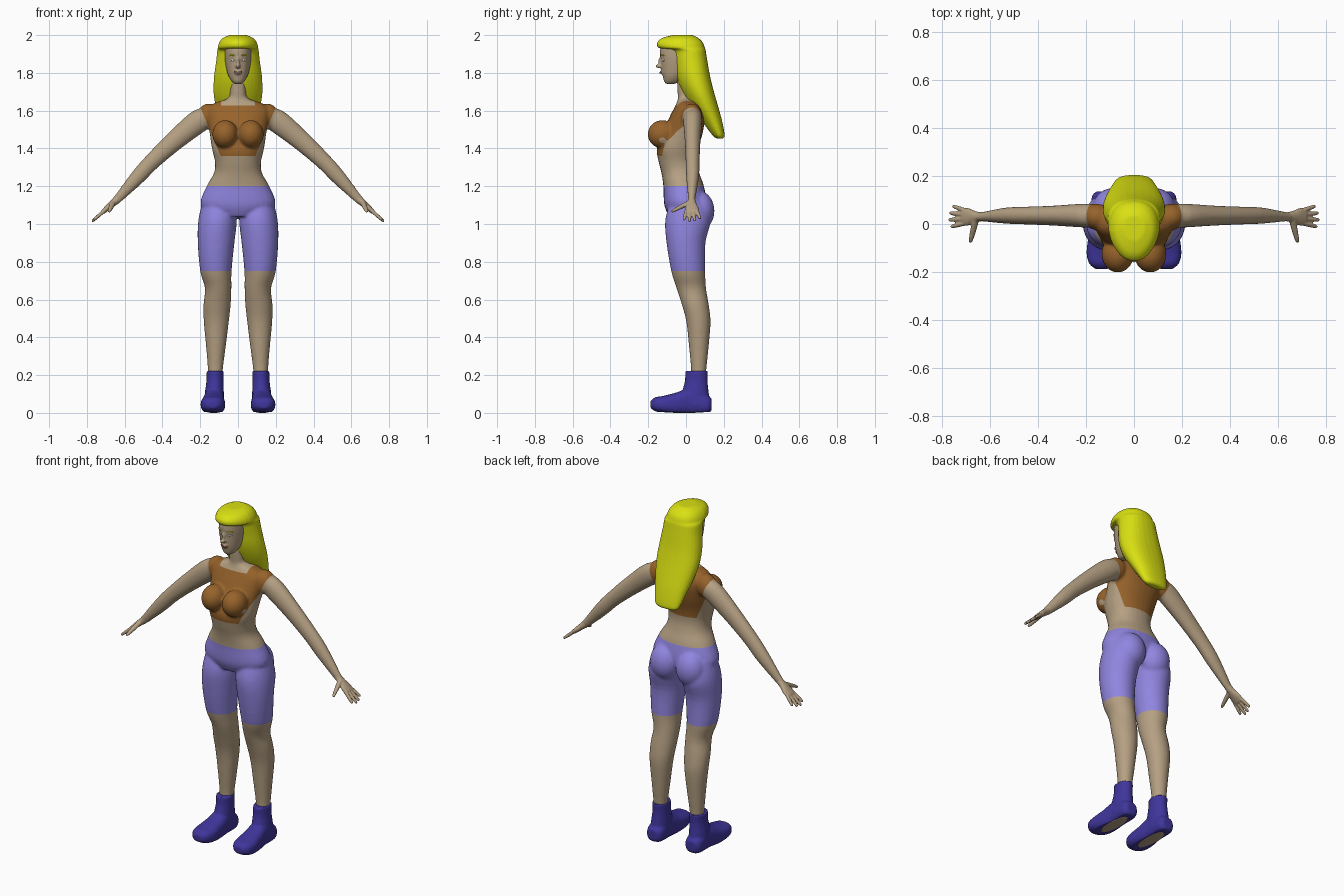
import bpy
import bmesh
import math
from mathutils import Vector, Matrix
from mathutils.bvhtree import BVHTree

if "Cube" in bpy.data.objects:
    bpy.data.objects.remove(bpy.data.objects["Cube"])

X, Y, Z = Vector((1, 0, 0)), Vector((0, 1, 0)), Vector((0, 0, 1))
ARM_DIR = Vector((0.75, 0, -0.66))
ARM_UP = Vector((0.66, 0, 0.75))


def material(name, r, g, b):
    m = bpy.data.materials.new(name)
    m.use_nodes = True
    m.diffuse_color = (r, g, b, 1)
    bsdf = m.node_tree.nodes["Principled BSDF"]
    bsdf.inputs["Base Color"].default_value = (r, g, b, 1)
    bsdf.inputs["Roughness"].default_value = 0.7
    return m


SKIN = material("skin", 0.46, 0.35, 0.225)
SHIRT = material("brown_shirt", 0.31, 0.125, 0.024)
SHORTS = material("lilac_shorts", 0.28, 0.235, 0.74)
BOOTS = material("blue_boots", 0.05, 0.036, 0.33)
HAIR = material("yellow_hair", 0.7, 0.75, 0.006)
EYE = material("eye_white", 0.6, 0.56, 0.5)
DARK = material("dark_pupil", 0.05, 0.035, 0.025)
LIPS = material("lips", 0.24, 0.1, 0.07)


def spline(rows, steps=4):
    """Catmull-Rom interpolation of rows of numbers."""
    pts = [rows[0]] + list(rows) + [rows[-1]]
    out = []
    for a, b, c, d in zip(pts, pts[1:], pts[2:], pts[3:]):
        for k in range(steps):
            t = k / steps
            out.append([0.5 * (2 * q + (r - p) * t + (2 * p - 5 * q + 4 * r - s) * t * t
                               + (3 * q - p - 3 * r + s) * t ** 3)
                        for p, q, r, s in zip(a, b, c, d)])
    return out + [list(rows[-1])]


def loft(bm, rows, u=X, v=Y, side=1, power=1.0, taper=0.0, n=28):
    """Skin oval rings (x, y, z, radius along u, radius along v)."""
    rings = []
    for x, y, z, ru, rv in spline(rows):
        ring = []
        for i in range(n):
            c, s = math.cos(math.tau * i / n), math.sin(math.tau * i / n)
            narrow = 1 - taper * max(0, -s)
            p = Vector((x, y, z)) + u * math.copysign(abs(c) ** power, c) * ru * narrow
            p += v * math.copysign(abs(s) ** power, s) * rv
            ring.append(bm.verts.new((p.x * side, p.y, p.z)))
        rings.append(ring)
    for a, b in zip(rings, rings[1:]):
        for i in range(n):
            j = (i + 1) % n
            bm.faces.new((a[i], a[j], b[j], b[i]))
    bm.faces.new(rings[0])
    bm.faces.new(rings[-1])


def front_back(rows):
    """Turn (z, front y, back y, half width) into loft rows."""
    return [(0, (f + b) / 2, z, w, (b - f) / 2) for z, f, b, w in rows]


def ball(bm, centre, radii, turn=None):
    m = Matrix.Translation(centre) @ (turn or Matrix()) @ Matrix.Diagonal((*radii, 1))
    bmesh.ops.create_uvsphere(bm, u_segments=24, v_segments=14, radius=1, matrix=m)


def finish(name, bm, mats, voxel=None, smooth=4):
    """Make the object, optionally fusing its volumes into one soft skin."""
    bmesh.ops.recalc_face_normals(bm, faces=bm.faces)
    me = bpy.data.meshes.new(name)
    bm.to_mesh(me)
    bm.free()
    ob = bpy.data.objects.new(name, me)
    bpy.context.collection.objects.link(ob)
    if voxel:
        fuse = ob.modifiers.new("fuse", "REMESH")
        fuse.mode, fuse.voxel_size = "VOXEL", voxel
        soft = ob.modifiers.new("soften", "SMOOTH")
        soft.factor, soft.iterations = 0.5, smooth
        dg = bpy.context.evaluated_depsgraph_get()
        ob.data = bpy.data.meshes.new_from_object(ob.evaluated_get(dg))
        ob.modifiers.clear()
    ob.data.materials.clear()
    for m in mats:
        ob.data.materials.append(m)
    for p in ob.data.polygons:
        p.use_smooth, p.material_index = True, 0
    return ob


# Body: torso, bust, seat, legs and arms fused together
bm = bmesh.new()
loft(bm, front_back([
    (1.04, -0.09, 0.08, 0.11), (1.1, -0.115, 0.11, 0.198), (1.2, -0.12, 0.095, 0.166),
    (1.27, -0.13, 0.07, 0.127), (1.33, -0.145, 0.058, 0.122), (1.4, -0.155, 0.065, 0.138),
    (1.48, -0.125, 0.088, 0.15), (1.56, -0.09, 0.1, 0.165), (1.61, -0.065, 0.09, 0.165),
    (1.64, -0.05, 0.07, 0.125), (1.665, -0.043, 0.05, 0.055), (1.7, -0.045, 0.035, 0.043),
    (1.8, -0.05, 0.035, 0.042)]), power=0.9)
for s in (1, -1):
    ball(bm, (s * 0.068, -0.125, 1.475), (0.068, 0.078, 0.075))
    ball(bm, (s * 0.085, 0.068, 1.07), (0.088, 0.083, 0.105))
    loft(bm, [
        (0.1, 0.01, 1.13, 0.085, 0.09), (0.108, 0.01, 1.02, 0.102, 0.12),
        (0.116, 0, 0.9, 0.097, 0.103), (0.117, 0.012, 0.75, 0.083, 0.09),
        (0.105, 0.028, 0.66, 0.07, 0.078), (0.111, 0.05, 0.57, 0.072, 0.071),
        (0.115, 0.066, 0.48, 0.066, 0.064), (0.117, 0.068, 0.35, 0.052, 0.052),
        (0.12, 0.067, 0.22, 0.039, 0.04), (0.122, 0.06, 0.1, 0.036, 0.038)], side=s)
    ball(bm, (s * 0.155, 0.03, 1.57), (0.06, 0.055, 0.068))
    loft(bm, [
        (0.12, 0.033, 1.585, 0.045, 0.045), (0.2, 0.035, 1.55, 0.05, 0.062),
        (0.33, 0.035, 1.445, 0.042, 0.053), (0.45, 0.035, 1.335, 0.037, 0.044),
        (0.53, 0.035, 1.25, 0.034, 0.04), (0.64, 0.03, 1.13, 0.019, 0.023),
        (0.67, 0.028, 1.105, 0.019, 0.018)], Y, ARM_UP, s)
body = finish("body", bm, [SKIN, SHIRT, SHORTS], 0.008, 5)

# Garment edges: cut the skin cleanly, then colour by region
HEM, WAIST, CUFF, NECKLINE, NECK_W = 1.36, 1.2, 0.75, 1.628, 0.09
sleeve = Vector((0.12, 0, -0.05))
cuts = [((0, 0, z), Z) for z in (HEM, WAIST, CUFF, NECKLINE)]
for s in (1, -1):
    cuts.append(((s * 0.2, 0, 1.62), Vector((s * sleeve.x, 0, sleeve.z))))
    cuts.append(((s * NECK_W, 0, 0), X))
bm = bmesh.new()
bm.from_mesh(body.data)
for co, no in cuts:
    bmesh.ops.bisect_plane(bm, geom=bm.verts[:] + bm.edges[:] + bm.faces[:],
                           dist=1e-5, plane_co=co, plane_no=no)
for f in bm.faces:
    c = f.calc_center_median()
    ax = abs(c.x)
    inside = sleeve.dot(Vector((ax - 0.2, 0, c.z - 1.62))) < 0
    bare_neck = c.z > NECKLINE and ax < NECK_W
    if c.z > HEM and inside and not bare_neck:
        f.material_index = 1
    elif CUFF < c.z < WAIST and ax < 0.3:
        f.material_index = 2
bm.to_mesh(body.data)
bm.free()

# Hands: palm, four fanned fingers and a thumb
for s, label in ((1, "left"), (-1, "right")):
    bm = bmesh.new()
    wrist = Vector((0.64, 0.03, 1.13))
    palm = [(-0.01, 0.018, 0.02), (0.03, 0.024, 0.018), (0.07, 0.037, 0.015), (0.1, 0.036, 0.012)]
    loft(bm, [(*(wrist + ARM_DIR * d), a, b) for d, a, b in palm], Y, ARM_UP, s)
    for k, length in enumerate((0.075, 0.088, 0.082, 0.065)):
        base = wrist + ARM_DIR * 0.09 + Y * (0.0185 * k - 0.028)
        way = ARM_DIR * length + Y * (0.01 * k - 0.013)
        loft(bm, [(*(base + way * t), r, r) for t, r in
                  ((0, 0.01), (0.5, 0.0095), (0.9, 0.008), (1, 0.004))], Y, ARM_UP, s, n=12)
    root, tip = Vector((0.66, 0.02, 1.115)), Vector((0.683, -0.078, 1.065))
    loft(bm, [(*root.lerp(tip, t), r, r) for t, r in
              ((0, 0.015), (0.5, 0.013), (0.9, 0.009), (1, 0.004))], ARM_DIR, ARM_UP, s, n=12)
    finish(label + "_hand", bm, [SKIN], 0.004, 3)

# Boots: shaft and foot fused, with a worn patch on the sole
for s, label in ((1, "left"), (-1, "right")):
    bm = bmesh.new()
    loft(bm, [
        (0.122, 0.056, 0.222, 0.045, 0.06), (0.122, 0.054, 0.17, 0.045, 0.06),
        (0.125, 0.05, 0.11, 0.05, 0.07), (0.127, 0.05, 0.04, 0.054, 0.08)], side=s)
    loft(bm, [
        (0.127, 0.136, 0.045, 0.03, 0.03), (0.127, 0.11, 0.045, 0.05, 0.05),
        (0.127, 0.02, 0.06, 0.053, 0.07), (0.13, -0.05, 0.048, 0.06, 0.06),
        (0.133, -0.12, 0.044, 0.065, 0.046), (0.135, -0.165, 0.046, 0.052, 0.036),
        (0.135, -0.188, 0.044, 0.025, 0.018)], X, Z, s, power=0.8)
    boot = finish(label + "_boot", bm, [BOOTS], 0.006, 3)
    for v in boot.data.vertices:
        v.co.z = max(v.co.z, 0.004)
    bm = bmesh.new()
    ball(bm, (s * 0.129, -0.01, 0.004), (0.034, 0.105, 0.004))
    finish(label + "_sole_patch", bm, [SKIN])

# Head with nose and chin
bm = bmesh.new()
loft(bm, front_back([
    (1.742, -0.105, -0.06, 0.02), (1.755, -0.116, -0.03, 0.034), (1.78, -0.122, 0, 0.049),
    (1.81, -0.128, 0.04, 0.059), (1.86, -0.132, 0.07, 0.069), (1.91, -0.138, 0.08, 0.071),
    (1.95, -0.125, 0.07, 0.066), (1.98, -0.06, 0.03, 0.03)]), power=0.92)
ball(bm, (0, -0.14, 1.836), (0.013, 0.022, 0.012))
ball(bm, (0, -0.133, 1.856), (0.009, 0.014, 0.03))
ball(bm, (0, -0.122, 1.803), (0.02, 0.016, 0.013))
head = finish("head", bm, [SKIN], 0.005, 4)

# Painted face details laid on the head surface
tree = BVHTree.FromPolygons([v.co for v in head.data.vertices],
                            [p.vertices[:] for p in head.data.polygons])


def plates(name, mat, spots, radii, tilt=0.0):
    bm = bmesh.new()
    for x, z in spots:
        hit, normal, _, _ = tree.ray_cast(Vector((x, -1, z)), Y)
        turn = normal.to_track_quat("Z", "Y").to_matrix().to_4x4()
        roll = Matrix.Rotation(math.copysign(tilt, x), 4, "Z")
        ball(bm, hit, radii, turn @ roll)
    finish(name, bm, [mat])


plates("eyes", EYE, [(0.032, 1.867), (-0.032, 1.867)], (0.015, 0.007, 0.003))
plates("pupils", DARK, [(0.032, 1.867), (-0.032, 1.867)], (0.005, 0.005, 0.004))
plates("eyebrows", HAIR, [(0.034, 1.893), (-0.034, 1.893)], (0.018, 0.004, 0.004))
plates("lips", LIPS, [(0.009, 1.803), (-0.009, 1.803)], (0.014, 0.006, 0.003), 0.15)

# Hair: fringe and crown above, long swept back fall below
bm = bmesh.new()
loft(bm, front_back([
    (1.452, 0.165, 0.195, 0.055), (1.47, 0.14, 0.205, 0.078), (1.55, 0.08, 0.19, 0.1),
    (1.63, 0.02, 0.168, 0.12), (1.7, -0.02, 0.148, 0.13), (1.78, -0.052, 0.128, 0.127),
    (1.87, -0.07, 0.112, 0.115), (1.92, -0.085, 0.104, 0.11), (1.932, -0.145, 0.1, 0.108),
    (1.96, -0.153, 0.09, 0.1), (1.985, -0.125, 0.065, 0.08), (2.0, -0.07, 0.035, 0.045)]),
    power=0.85, taper=0.25)
finish("hair", bm, [HAIR], 0.006, 4)
